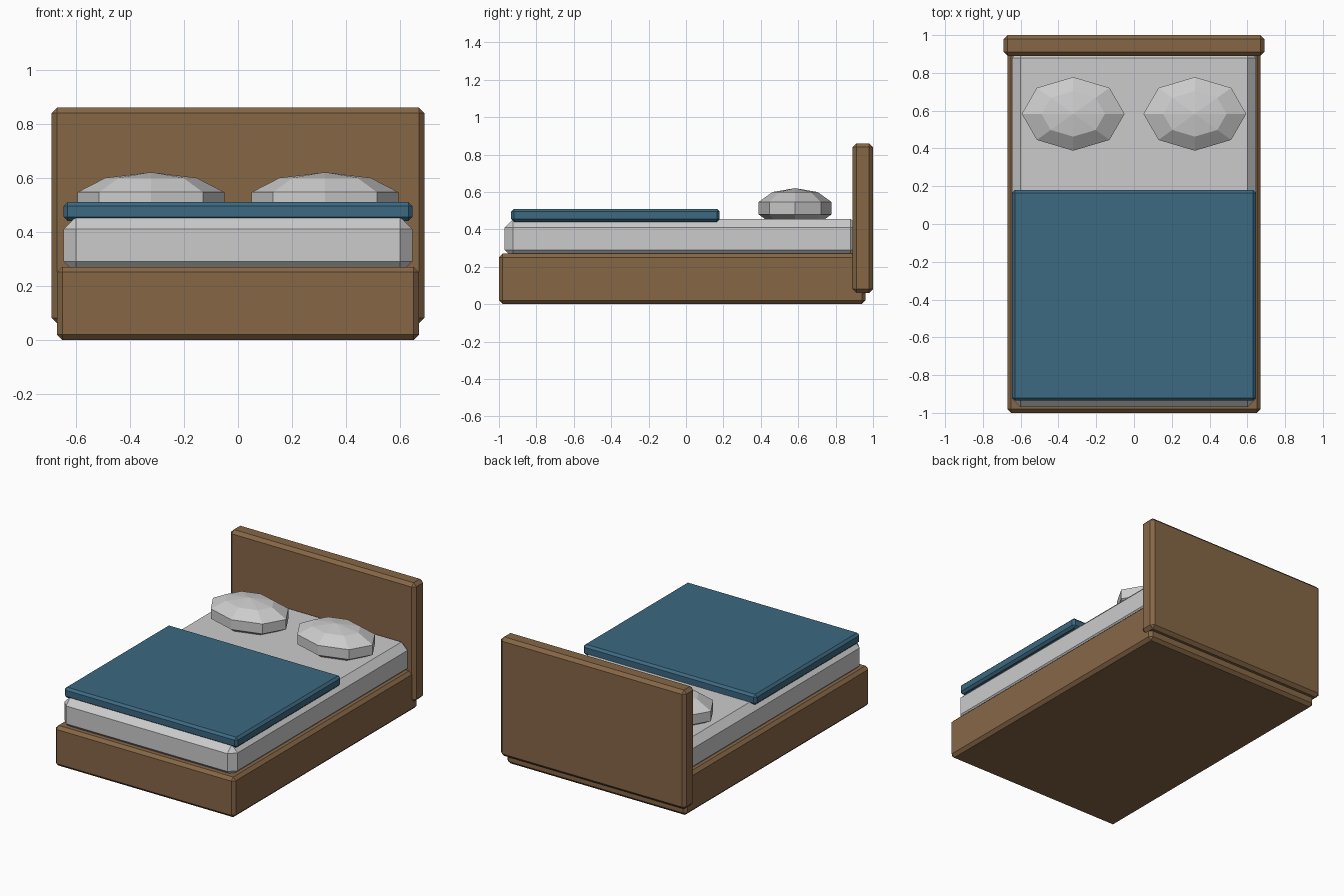
import bpy

if "Cube" in bpy.data.objects:
    bpy.data.objects.remove(bpy.data.objects["Cube"])


def material(name, rgb):
    m = bpy.data.materials.new(name)
    m.diffuse_color = (*rgb, 1)
    m.use_nodes = True
    m.node_tree.nodes["Principled BSDF"].inputs["Base Color"].default_value = m.diffuse_color
    return m


def box(name, lo, hi, bevel, mat=None):
    """Chamfered box spanning two opposite corners."""
    bpy.ops.mesh.primitive_cube_add(size=1)
    o = bpy.context.object
    o.name = name
    o.location = [(a + b) / 2 for a, b in zip(lo, hi)]
    o.scale = [b - a for a, b in zip(lo, hi)]
    bpy.ops.object.transform_apply(location=False, rotation=False, scale=True)
    mod = o.modifiers.new("chamfer", 'BEVEL')
    mod.width = bevel
    mod.segments = 1
    if mat:
        o.data.materials.append(mat)
    return o


wood = material("wood", (0.24, 0.135, 0.062))
cloth = material("blue_cloth", (0.045, 0.14, 0.22))

# Wooden base and headboard
box("bed_base", (-0.67, -1.0, 0.0), (0.67, 0.96, 0.27), 0.02, wood)
box("headboard", (-0.69, 0.89, 0.06), (0.69, 1.0, 0.86), 0.021, wood)

# Mattress sunk slightly into the base
box("mattress", (-0.645, -0.97, 0.245), (0.645, 0.925, 0.455), 0.045)

# Blanket over the foot end
box("blanket", (-0.645, -0.935, 0.44), (0.645, 0.18, 0.51), 0.015, cloth)

# Two low-poly pillows
for side, x in (("left", -0.322), ("right", 0.322)):
    bpy.ops.mesh.primitive_uv_sphere_add(segments=8, ring_count=5, radius=1,
                                         location=(x, 0.583, 0.513))
    p = bpy.context.object
    p.name = "pillow_" + side
    p.scale = (0.286, 0.205, 0.107)
    bpy.ops.object.transform_apply(location=False, rotation=False, scale=True)
